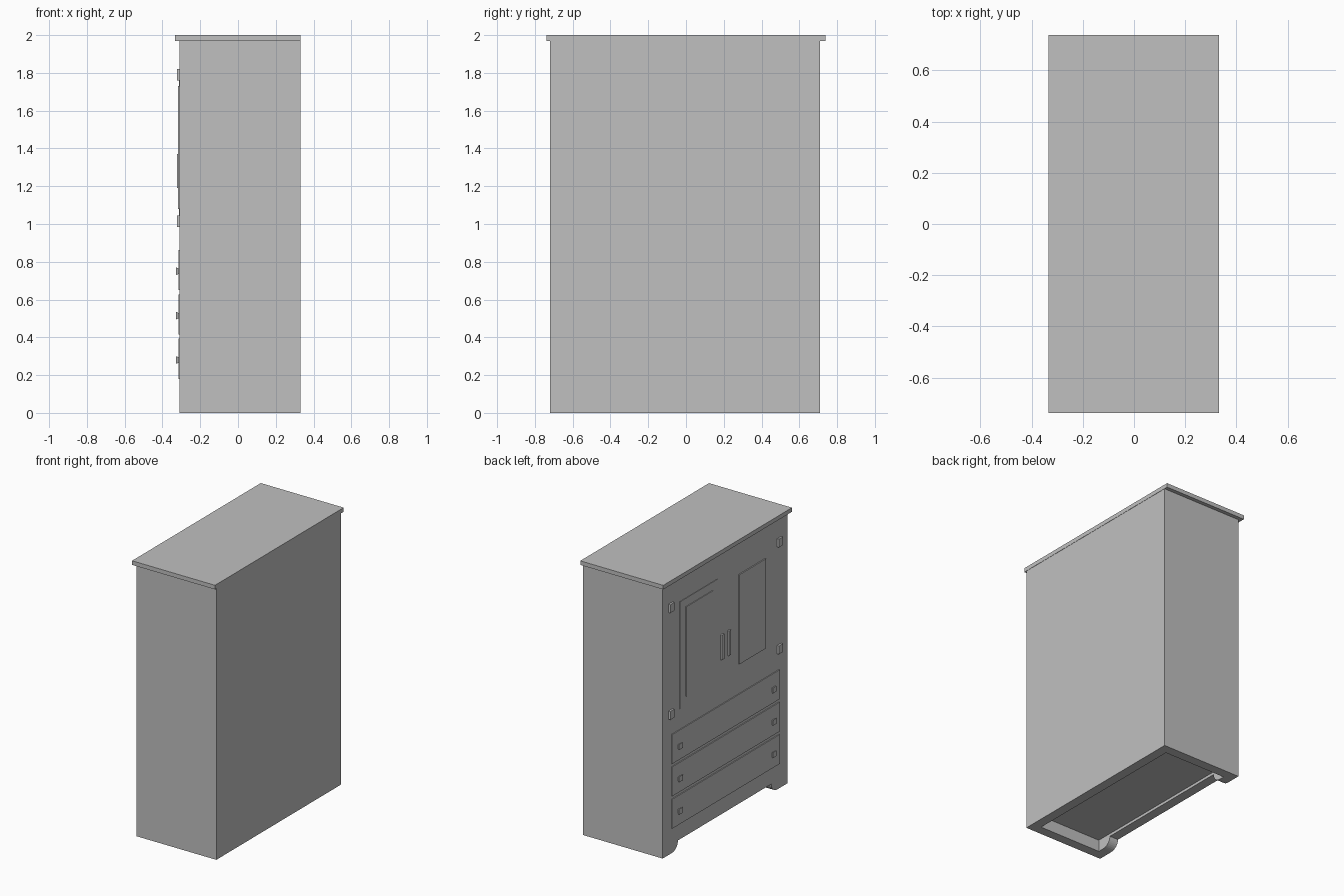
import bpy, bmesh, math

if "Cube" in bpy.data.objects:
    bpy.data.objects.remove(bpy.data.objects["Cube"])

grey = bpy.data.materials.new("plain grey")
grey.diffuse_color = (0.53, 0.53, 0.53, 1)
grey.use_nodes = True
grey.node_tree.nodes["Principled BSDF"].inputs["Base Color"].default_value = grey.diffuse_color
FRONT = -0.31          # the doors face -x


def make(name, bm):
    bmesh.ops.recalc_face_normals(bm, faces=bm.faces)
    me = bpy.data.meshes.new(name)
    bm.to_mesh(me)
    bm.free()
    me.materials.append(grey)
    ob = bpy.data.objects.new(name, me)
    bpy.context.collection.objects.link(ob)
    return ob


def box(name, x, y, z):
    bm = bmesh.new()
    bmesh.ops.create_cube(bm, size=1)
    for v in bm.verts:
        v.co = [lo + (c + 0.5) * (hi - lo) for c, (lo, hi) in zip(v.co, (x, y, z))]
    return make(name, bm)


def plate(name, y, z, depth):
    """Thin part on the front face, sunk slightly into it."""
    return box(name, (FRONT - depth, FRONT + 0.01), y, z)


def cut(target, cutter):
    m = target.modifiers.new("cut", 'BOOLEAN')
    m.operation, m.object, m.solver = 'DIFFERENCE', cutter, 'EXACT'
    cutter.hide_render = True
    cutter.hide_viewport = True


# Carcass and top board
carcass = box("carcass", (FRONT, 0.33), (-0.72, 0.71), (0, 1.97))
box("top_board", (-0.334, 0.332), (-0.738, 0.738), (1.97, 2.0))

# Hollow under the base
cut(carcass, box("base_recess_cutter", (-0.24, 0.26), (-0.65, 0.64), (-0.1, 0.085)))

# Apron opening between two rounded feet
H = 0.065
curve = [(0.605 - 0.07 * math.sin(t), H - H * math.cos(t))
         for t in (i * math.pi / 16 for i in range(9))]
profile = [(0.605, -0.1)] + curve
profile += [(-y, z) for y, z in reversed(profile)]
bm = bmesh.new()
face = bm.faces.new([bm.verts.new((-0.4, y, z)) for y, z in profile])
ext = bmesh.ops.extrude_face_region(bm, geom=[face])
bmesh.ops.translate(bm, vec=(0.2, 0, 0),
                    verts=[g for g in ext["geom"] if isinstance(g, bmesh.types.BMVert)])
cut(carcass, make("apron_cutter", bm))

# Left door with its frame, and raised panels on both doors
plate("left_door_frame", (0.08, 0.515), (1.01, 1.79), 0.003)
plate("left_door_panel", (0.14, 0.45), (1.08, 1.73), 0.008)
plate("right_door_panel", (-0.465, -0.16), (1.08, 1.73), 0.008)

# Door handles and hinges
for side, y in (("left", 0.033), ("right", -0.045)):
    plate(side + "_door_handle", (y - 0.014, y + 0.014), (1.19, 1.37), 0.012)
for side, y in (("left", 0.62), ("right", -0.625)):
    for level, z in (("upper", 1.76), ("lower", 0.985)):
        plate(f"{level}_{side}_hinge", (y - 0.023, y + 0.023), (z, z + 0.06), 0.014)

# Drawers with two flared knobs each
for i, z in enumerate((0.18, 0.415, 0.65), 1):
    plate(f"drawer_{i}", (-0.625, 0.61), (z, z + 0.213), 0.006)
    for side, y in (("left", 0.525), ("right", -0.55)):
        zc = z + 0.1
        knob = plate(f"drawer_{i}_{side}_knob", (y - 0.022, y + 0.022),
                     (zc - 0.02, zc + 0.02), 0.018)
        for v in knob.data.vertices:       # narrow the knob toward the drawer
            if v.co.x > FRONT:
                v.co.y = y + (v.co.y - y) * 0.4
                v.co.z = zc + (v.co.z - zc) * 0.4
